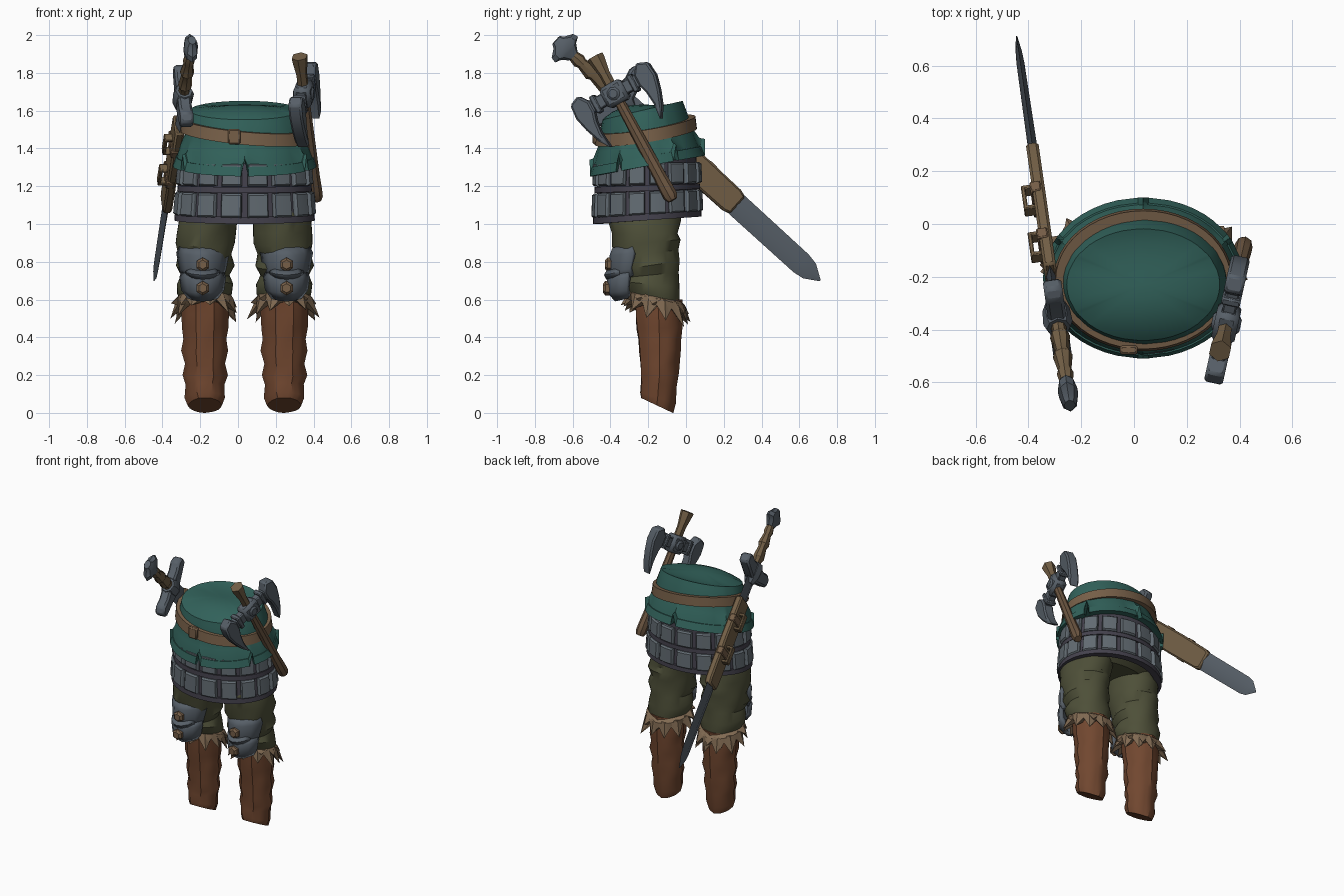
import bpy, bmesh, math, random
from mathutils import Vector, Matrix

if "Cube" in bpy.data.objects:
    bpy.data.objects.remove(bpy.data.objects["Cube"])

random.seed(4)
TAU = math.tau
CX = 0.035  # body centre line


def material(name, rgb):
    m = bpy.data.materials.new(name)
    m.diffuse_color = (*rgb, 1)
    m.use_nodes = True
    m.node_tree.nodes["Principled BSDF"].inputs["Base Color"].default_value = m.diffuse_color
    return m


TEAL = material("teal cloth", (0.031, 0.12, 0.102))
BELT = material("belt leather", (0.18, 0.113, 0.064))
OLIVE = material("olive cloth", (0.076, 0.079, 0.040))
BOOT = material("boot leather", (0.165, 0.063, 0.029))
FUR = material("tan fur", (0.22, 0.145, 0.085))
TRIM = material("dark trim", (0.058, 0.054, 0.074))
PLATE = material("grey plate", (0.122, 0.147, 0.168))
STEEL = material("blue steel", (0.095, 0.115, 0.138))
WOOD = material("brown wood", (0.145, 0.09, 0.051))
SHEATH = material("sheath leather", (0.17, 0.115, 0.061))


def build(name, verts, faces, mat, M=None, angle=35):
    me = bpy.data.meshes.new(name)
    me.from_pydata([tuple(M @ Vector(v)) if M else tuple(v) for v in verts], [], faces)
    bm = bmesh.new()
    bm.from_mesh(me)
    bmesh.ops.recalc_face_normals(bm, faces=bm.faces)
    bm.to_mesh(me)
    bm.free()
    ob = bpy.data.objects.new(name, me)
    bpy.context.collection.objects.link(ob)
    me.materials.append(mat)
    bpy.ops.object.select_all(action='DESELECT')
    bpy.context.view_layer.objects.active = ob
    ob.select_set(True)
    bpy.ops.object.shade_smooth_by_angle(angle=math.radians(angle))
    return ob


def loft(name, rings, mat, M=None, caps=True, loop=False):
    n, k = len(rings[0]), len(rings)
    verts = [p for r in rings for p in r]
    faces = [(i * n + j, i * n + (j + 1) % n, (i + 1) % k * n + (j + 1) % n, (i + 1) % k * n + j)
             for i in range(k if loop else k - 1) for j in range(n)]
    if caps and not loop:
        faces += [tuple(range(n)), tuple(range((k - 1) * n, k * n))]
    return build(name, verts, faces, mat, M)


def tube(name, rows, n, mat, M):
    """Rows of (position along axis, half width, half thickness)."""
    return loft(name, [[(u, a * math.cos(TAU * j / n), b * math.sin(TAU * j / n)) for j in range(n)]
                       for u, a, b in rows], mat, M)


def prism(name, pts, n0, n1, mat, M, bevel=0.0):
    ob = loft(name, [[(u, w, n0) for u, w in pts], [(u, w, n1) for u, w in pts]], mat, M)
    if bevel:
        b = ob.modifiers.new("bevel", 'BEVEL')
        b.width, b.segments = bevel, 1
    return ob


def rect(u0, u1, w0, w1):
    return [(u0, w0), (u1, w0), (u1, w1), (u0, w1)]


def frame(origin, u, n):
    u, n = Vector(u).normalized(), Vector(n).normalized()
    w = n.cross(u)
    if w.y < 0:
        w = -w
    M = Matrix((u, w, n)).transposed().to_4x4()
    M.translation = origin
    return M


def ell(a, rx, ry, z, cx=CX, cy=-0.205):
    return (cx + rx * math.cos(a), cy + ry * math.sin(a), z)


# --- Legs: boots, fur cuffs, trousers, knee guards ---
def leg_part(name, cx, rows, mat, n=32, wrinkle=0.0, seam=False):
    rings = []
    for z, dx, cy, rx, ry, tilt in rows:
        ring = []
        for j in range(n):
            a = TAU * j / n
            k = 1 + wrinkle * math.sin(2 * a + z * 41) + 0.6 * wrinkle * math.sin(5 * a - z * 23)
            if seam and j in (3 * n // 4 - 2, 3 * n // 4 + 2, 0, n // 2, n // 4):
                k += 0.05
            y = ry * k * math.sin(a)
            ring.append((cx + dx + rx * k * math.cos(a), cy + y, max(0, z + tilt * y)))
        rings.append(ring)
    return loft(name, rings, mat)


def knee_plate(name, cx, rows):
    cols = 7
    verts = []
    for z, hw, y in rows:
        for c in range(cols):
            t = c / (cols - 1) * 2 - 1
            verts.append((cx + hw * t, y + 0.11 * t * t * hw / 0.12, z + 0.015 * t * t))
    faces = [(r * cols + c, r * cols + c + 1, (r + 1) * cols + c + 1, (r + 1) * cols + c)
             for r in range(len(rows) - 1) for c in range(cols - 1)]
    ob = build(name, verts, faces, STEEL)
    s = ob.modifiers.new("thickness", 'SOLIDIFY')
    s.thickness, s.offset = 0.03, 0


for s, side in ((-1, "left"), (1, "right")):
    cx = CX + s * 0.21
    leg_part(side + "_boot", cx, [
        (0.04, 0, -0.155, 0.085, 0.085, -0.47), (0.08, 0, -0.15, 0.102, 0.092, -0.3),
        (0.15, 0, -0.145, 0.098, 0.092, -0.1), (0.2, 0, -0.14, 0.112, 0.1, 0.1),
        (0.26, 0, -0.14, 0.103, 0.099, 0.1), (0.33, 0, -0.14, 0.116, 0.11, 0.1),
        (0.39, 0, -0.14, 0.109, 0.11, 0), (0.45, 0, -0.143, 0.118, 0.118, 0),
        (0.52, 0, -0.145, 0.118, 0.122, 0), (0.6, 0, -0.15, 0.12, 0.122, 0)], BOOT, wrinkle=0.025, seam=True)
    leg_part(side + "_trouser_leg", cx, [
        (0.57, 0, -0.16, 0.115, 0.12, -0.2), (0.63, 0, -0.175, 0.142, 0.145, -0.2),
        (0.68, 0, -0.18, 0.147, 0.15, -0.1), (0.73, 0, -0.185, 0.132, 0.143, 0.1),
        (0.78, 0, -0.195, 0.153, 0.162, 0.15), (0.84, 0, -0.2, 0.14, 0.158, 0.15),
        (0.9, -s * 0.004, -0.21, 0.16, 0.178, 0.1), (0.95, -s * 0.008, -0.215, 0.152, 0.178, 0),
        (1.02, -s * 0.014, -0.22, 0.158, 0.19, 0), (1.15, -s * 0.06, -0.22, 0.14, 0.18, 0)],
        OLIVE, wrinkle=0.03)
    # ragged fur cuff in two layers of tufts
    for layer, (drop, reach) in enumerate(((0.0, 0.18), (0.045, 0.166))):
        n = 22
        rings = [[], [], [], []]
        for j in range(n):
            a = TAU * j / n + layer * 0.14
            tuft = j % 2
            out = reach + random.uniform(-0.015, 0.018) if tuft else 0.145
            low = 0.515 + random.uniform(-0.03, 0.02) if tuft else 0.57
            for ring, r, z in zip(rings, (0.118, 0.15, out, 0.11), (0.625, 0.605, low + drop, 0.56)):
                ring.append((cx + r * math.cos(a), -0.155 + r * math.sin(a), z - 0.24 * r * math.sin(a)))
        loft(f"{side}_fur_cuff_{layer}", rings, FUR, caps=False, loop=True)
    kx = CX + s * 0.222
    knee_plate(side + "_knee_upper", kx, [(0.87, 0.108, -0.375), (0.83, 0.128, -0.39),
                                          (0.75, 0.112, -0.392), (0.71, 0.1, -0.375)])
    knee_plate(side + "_knee_lower", kx, [(0.73, 0.1, -0.385), (0.7, 0.112, -0.405),
                                          (0.64, 0.102, -0.4), (0.6, 0.07, -0.365)])
    knee_plate(side + "_knee_ridge", kx, [(0.745, 0.07, -0.408), (0.73, 0.08, -0.42), (0.715, 0.07, -0.41)])
    for i, (z, y) in enumerate(((0.785, -0.393), (0.66, -0.405))):
        tube(f"{side}_knee_rivet_{i}", [(0, 0.038, 0.038), (0.022, 0.038, 0.038), (0.035, 0.024, 0.024)],
             6, BELT, frame((kx, y, z), (0, -1, 0), (1, 0, 0)))

# --- Hips and armoured skirt ---
ANG = [TAU * j / 48 for j in range(48)]
loft("trouser_hips", [[ell(a, rx, ry, z) for a in ANG]
                      for z, rx, ry in ((1.04, 0.27, 0.17), (1.08, 0.32, 0.225), (1.3, 0.31, 0.225))], OLIVE)


def skirt(a, z, off):
    t = (z - 1.01) / 0.35
    return ell(a, 0.357 - 0.03 * t + off, 0.272 - 0.012 * t + off, z + 0.02 * math.sin(a) * (1 - t))


def skirt_band(name, z0, z1, off):
    loft(name, [[skirt(a, z, o) for a in ANG] for z, o in
                ((z0, -0.03), (z0, off), (z1, off), (z1, -0.03))], TRIM, caps=False, loop=True)


skirt_band("skirt_base", 1.03, 1.37, 0.0)
skirt_band("skirt_lower_band", 1.02, 1.055, 0.016)
skirt_band("skirt_middle_band", 1.175, 1.205, 0.014)
for row, (z0, z1) in enumerate(((1.05, 1.172), (1.208, 1.325))):
    verts, faces = [], []
    for i in range(16):
        mid, h = TAU * (i + 0.5) / 16, TAU / 16 * 0.39
        for inset, off in ((0, -0.005), (0, 0.015), (0.12, 0.026)):
            hh, dz = h * (1 - inset), 0.009 if inset else 0
            for da, z in ((-hh, z0 + dz), (0, z0 + dz), (hh, z0 + dz), (hh, z1 - dz), (0, z1 - dz), (-hh, z1 - dz)):
                verts.append(skirt(mid + da, z, off))
        b = i * 18
        faces += [(b + k * 6 + j, b + k * 6 + (j + 1) % 6, b + k * 6 + 6 + (j + 1) % 6, b + k * 6 + 6 + j)
                  for k in (0, 1) for j in range(6)]
        faces += [(b + 12, b + 13, b + 16, b + 17), (b + 13, b + 14, b + 15, b + 16)]
    build(f"skirt_plates_{row}", verts, faces, PLATE, angle=20)


# --- Tunic with slit hem and a domed top ---
def tunic(j, t, off=0.0):
    m = j % 8 - 4
    a = ANG[j] - (0.6 * m * TAU / 48 if abs(m) == 1 else 0)  # narrow the slits
    s = math.sin(a)
    slit = 0.085 if m == 0 else 0.0
    z = (1.602 + 0.05 * s) * (1 - t) + (1.31 + 0.055 * s + slit * t ** 3) * t
    k = t ** 1.15
    return ell(a, 0.29 + 0.08 * k + off, 0.212 + 0.083 * k + off, z, cy=-0.205 - 0.025 * (1 - t))


N = range(48)
rings = []
for k in (0.04, 0.25, 0.5, 0.75, 0.92):
    ring = []
    for j in N:
        x, y, z = tunic(j, 0)
        s = math.sin(ANG[j])
        ring.append((CX + (x - CX) * k, -0.23 + (y + 0.23) * k,
                     1.602 + 0.05 * k * s + (1 - k * k) * (0.03 - 0.05 * k * s)))
    rings.append(ring)
rings += [[tunic(j, t, 0.004 * math.sin(t * 25)) for j in N] for t in (0, 0.1, 0.3, 0.45, 0.6, 0.8, 1)]
rings += [[tunic(j, 1, -0.025) for j in N]]
loft("tunic", rings, TEAL)
loft("tunic_hem_border", [[tunic(j, t, o) for j in N] for t, o in
                          ((0.84, -0.005), (0.84, 0.009), (1.01, 0.009), (1.01, -0.01))],
     TEAL, caps=False, loop=True)


# --- Waist belt ---
def belt(a, r, dz):
    x, y, _ = ell(a, 0.337 + r, 0.267 + r, 0, cy=-0.212)
    return (x, y, 1.497 + 0.16 * (y + 0.2) - 0.09 * (x - CX) + dz)


loft("waist_belt", [[belt(a, r, dz) for a in ANG] for r, dz in
                    ((-0.05, -0.033), (0.003, -0.033), (-0.005, 0.033), (-0.05, 0.033))],
     BELT, caps=False, loop=True)
prism("belt_buckle", rect(-0.04, 0.04, -0.034, 0.034), -0.015, 0.02, BELT,
      Matrix(((0, 1, 0, -0.02), (0, 0, -1, -0.475), (1, 0, 0, 1.462), (0, 0, 0, 1))), 0.008)

# --- Sword in sheath: local axes are length, width, thickness ---
SW = frame((-0.25, -0.64, 1.93), (-0.195, 1.35, -1.23), (1, 0.144, 0))
tube("sword_pommel", [(-0.065, 0.03, 0.022), (-0.045, 0.042, 0.03), (-0.02, 0.085, 0.036), (0.01, 0.092, 0.038),
                      (0.025, 0.06, 0.036), (0.06, 0.032, 0.028)], 8, STEEL, SW)
tube("sword_grip", [(0.05, 0.028, 0.024), (0.1, 0.038, 0.032), (0.12, 0.03, 0.026), (0.19, 0.045, 0.038),
                    (0.21, 0.034, 0.028), (0.29, 0.046, 0.038), (0.31, 0.034, 0.028), (0.37, 0.038, 0.032)],
     8, SHEATH, SW)
half = [(0.34, 0.04), (0.345, 0.1), (0.33, 0.16), (0.355, 0.205), (0.41, 0.2), (0.43, 0.12), (0.45, 0.04)]
prism("sword_guard", half + [(u, -w) for u, w in reversed(half)], -0.035, 0.035, STEEL, SW, 0.012)
tube("guard_boss", [(0.335, 0.05, 0.045), (0.36, 0.065, 0.056), (0.43, 0.06, 0.052), (0.48, 0.03, 0.03)], 8, STEEL, SW)
tube("sword_blade", [(0.4, 0.062, 0.018), (1.25, 0.064, 0.018), (1.7, 0.062, 0.015), (1.76, 0.052, 0.012),
                     (1.837, 0.004, 0.003)], 4, STEEL, SW)
sheath_side = [(0.6, 0.072), (0.9, 0.076), (1.2, 0.072), (1.24, 0.06)]
prism("sword_sheath", sheath_side + [(u, -w) for u, w in reversed(sheath_side)], -0.024, 0.024, SHEATH, SW, 0.01)
for i, u in enumerate((0.76, 1.0)):
    prism(f"sheath_strap_{i}", rect(u - 0.025, u + 0.025, -0.079, 0.079), -0.032, 0.01, BELT, SW, 0.005)
    # open strap loop standing off the outer side of the sheath
    for k, (a, b, n0, n1) in enumerate(((-0.06, -0.042, -0.058, -0.02), (0.042, 0.06, -0.058, -0.02),
                                        (-0.06, 0.06, -0.066, -0.05))):
        prism(f"strap_loop_{i}_{k}", rect(u + a, u + b, -0.025, 0.025), n0, n1, SHEATH, SW, 0.004)

# --- Two-bladed axe on the other hip ---
AX = frame((0.35, -0.375, 1.69), (0.09, 0.40, -0.74), (1, -0.22, 0))
tube("axe_handle", [(0.05, 0.028, 0.026), (0.3, 0.033, 0.029), (0.5, 0.035, 0.031), (0.57, 0.039, 0.034),
                    (0.62, 0.039, 0.034), (0.645, 0.026, 0.024)], 8, WOOD, AX)
tube("axe_handle_top", [(-0.225, 0.046, 0.044), (-0.2, 0.044, 0.042), (-0.12, 0.03, 0.03), (0.06, 0.03, 0.028)],
     6, SHEATH, AX)
prism("axe_socket", rect(-0.06, 0.06, -0.065, 0.065), -0.045, 0.045, STEEL, AX, 0.018)
tube("axe_socket_stud", [(-0.055, 0.024, 0.024), (-0.04, 0.042, 0.042), (0.04, 0.042, 0.042), (0.055, 0.024, 0.024)],
     8, STEEL, AX @ Matrix.Rotation(math.pi / 2, 4, 'Y'))
crescent = [(-0.085, 0.18), (-0.06, 0.238), (0.02, 0.245), (0.1, 0.225), (0.18, 0.195), (0.245, 0.152),
            (0.15, 0.162), (0.08, 0.155), (0.03, 0.14), (-0.03, 0.14)]
for s, side in ((-1, "front"), (1, "rear")):
    prism(f"axe_{side}_arm", rect(-0.035, 0.035, s * 0.05, s * 0.17), -0.026, 0.026, STEEL, AX, 0.006)
    prism(f"axe_{side}_collar", rect(-0.05, 0.05, s * 0.1, s * 0.13), -0.036, 0.036, STEEL, AX, 0.006)
    prism(f"axe_{side}_blade", [(u, s * w) for u, w in crescent], -0.036, 0.036, STEEL, AX, 0.01)
